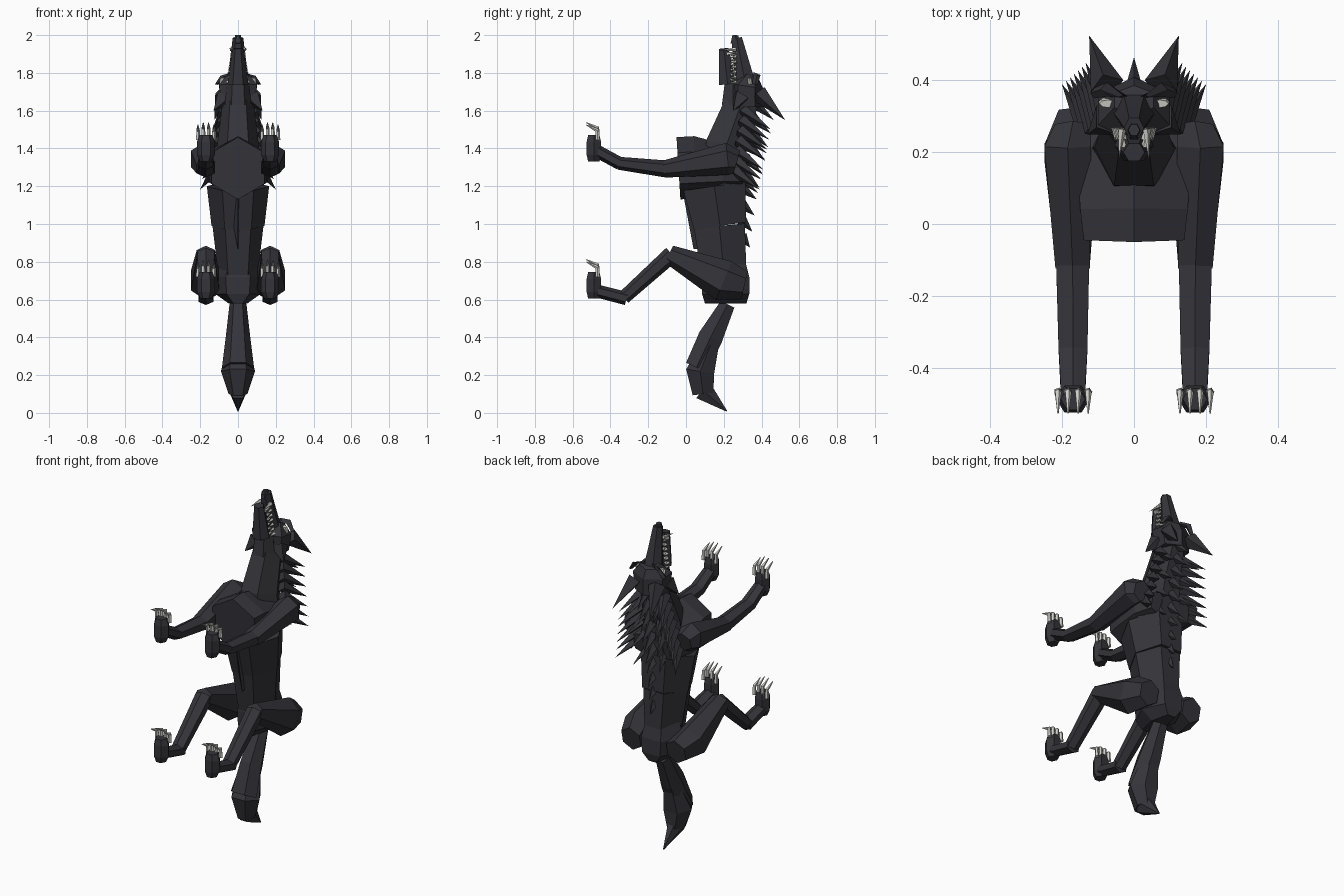
import bpy, bmesh, math
from mathutils import Vector

cube = bpy.data.objects.get("Cube")
if cube:
    bpy.data.objects.remove(cube)


def material(name, color):
    m = bpy.data.materials.new(name)
    m.use_nodes = True
    m.diffuse_color = (*color, 1)
    bsdf = m.node_tree.nodes["Principled BSDF"]
    bsdf.inputs["Base Color"].default_value = (*color, 1)
    bsdf.inputs["Roughness"].default_value = 0.8
    return m


FUR = material("charcoal fur", (0.035, 0.034, 0.042))
BONE = material("pale bone", (0.62, 0.62, 0.58))


def finish(name, bm, mat):
    bmesh.ops.recalc_face_normals(bm, faces=bm.faces)
    mesh = bpy.data.meshes.new(name)
    bm.to_mesh(mesh)
    bm.free()
    mesh.materials.append(mat)
    obj = bpy.data.objects.new(name, mesh)
    bpy.context.collection.objects.link(obj)
    return obj


def tube(name, path, sides=6, ridge=False, mat=FUR):
    """Faceted limb: path rows are x, y, z, half width, half depth."""
    bm = bmesh.new()
    rings = []
    angles = [2 * math.pi * (k + (0.5 if ridge else 0)) / sides for k in range(sides)]
    wide = max(math.cos(a) for a in angles)
    deep = max(math.sin(a) for a in angles)
    centres = [Vector(p[:3]) for p in path]
    for i, p in enumerate(path):
        d = centres[min(i + 1, len(path) - 1)] - centres[max(i - 1, 0)]
        normal = Vector((0, -d.z, d.y)).normalized()
        rings.append([bm.verts.new(centres[i] + Vector((p[3] * math.cos(a) / wide, 0, 0))
                                   + normal * p[4] * math.sin(a) / deep) for a in angles])
    for a, b in zip(rings, rings[1:]):
        for k in range(sides):
            j = (k + 1) % sides
            bm.faces.new((a[k], a[j], b[j], b[k]))
    bm.faces.new(rings[0])
    bm.faces.new(rings[-1])
    return finish(name, bm, mat)


def spike(name, base, tip, radius, mat=FUR, sides=4):
    """Pointed cone from a base centre to a tip."""
    bm = bmesh.new()
    base, tip = Vector(base), Vector(tip)
    turn = (tip - base).to_track_quat('Z', 'Y')
    apex = bm.verts.new(tip)
    ring = [bm.verts.new(base + turn @ Vector((radius * math.cos(k * math.tau / sides),
                                              radius * math.sin(k * math.tau / sides), 0)))
            for k in range(sides)]
    for k in range(sides):
        bm.faces.new((ring[k], ring[(k + 1) % sides], apex))
    bm.faces.new(ring)
    return finish(name, bm, mat)


# Trunk
tube("chest", [(0, -.04, 1.295, .14, .165), (0, .04, 1.3, .15, .165),
               (0, .2, 1.29, .16, .13), (0, .31, 1.27, .13, .09)], ridge=True)
tube("upper_torso", [(0, .15, 1.2, .165, .165), (0, .18, .99, .14, .14)])
tube("lower_torso", [(0, .177, .99, .135, .135), (0, .2, .74, .105, .12)])
tube("belly_wedge", [(0, .03, 1.19, .06, .05), (0, .07, .87, .004, .03)], 4)
tube("hips", [(0, .21, .82, .1, .1), (0, .21, .72, .13, .125),
              (0, .21, .63, .12, .125), (0, .21, .58, .05, .11)])
tube("neck", [(0, .30, 1.66, .08, .085), (0, .215, 1.42, .11, .11),
              (0, .2, 1.2, .14, .11)])

# Tail
tube("tail_base", [(0, .22, .575, .045, .04), (0, .13, .4, .065, .065),
                   (0, .055, .24, .085, .06)])
tube("tail_brush", [(0, .13, .36, .06, .045), (0, .075, .22, .09, .075),
                    (0, .09, .1, .05, .055)])
tube("tail_tip", [(0, .09, .12, .05, .055), (0, .215, .01, .003, .003)])

# Head and jaws
tube("cranium", [(0, .32, 1.62, .085, .09), (0, .32, 1.73, .1, .09),
                 (0, .345, 1.785, .055, .045)], ridge=True)
tube("upper_muzzle", [(0, .32, 1.72, .065, .055), (0, .29, 1.87, .042, .04),
                      (0, .268, 1.985, .028, .028)])
tube("nose", [(0, .258, 1.955, .022, .022), (0, .262, 2.0, .016, .016)])
tube("lower_jaw", [(0, .22, 1.74, .055, .045), (0, .2, 1.93, .03, .025)])
tube("jaw_hinge", [(0, .25, 1.63, .07, .06), (0, .25, 1.745, .06, .045)])

for side, s in (("left", 1), ("right", -1)):
    # Face details
    spike(f"{side}_ear", (s * .075, .385, 1.69), (s * .125, .525, 1.55), .048)
    tube(f"{side}_brow", [(s * .03, .355, 1.79, .012, .014),
                          (s * .075, .375, 1.785, .018, .02),
                          (s * .11, .365, 1.74, .012, .015)], 4)
    tube(f"{side}_eye", [(s * .072, .34, 1.74, .027, .014),
                         (s * .072, .335, 1.773, .024, .011)], 8, mat=BONE)
    spike(f"{side}_cheek", (s * .075, .29, 1.67), (s * .13, .25, 1.60), .05)
    spike(f"{side}_upper_fang", (s * .034, .265, 1.925), (s * .042, .18, 1.92), .012, BONE, 5)
    spike(f"{side}_lower_fang", (s * .03, .215, 1.9), (s * .036, .27, 1.91), .011, BONE, 5)
    for i in range(6):
        z = 1.75 + i * .027
        x = s * (.053 - i * .004)
        spike(f"{side}_upper_tooth_{i}", (x, .268, z), (x, .23, z - .004), .01, BONE)
        spike(f"{side}_lower_tooth_{i}", (x * .85, .235, z + .012),
              (x * .85, .266, z + .01), .009, BONE)

    # Mane tufts
    for i in range(7):
        z = 1.6 - i * .053
        spike(f"{side}_outer_tuft_{i}", (s * (.07 + i * .009), .30 - i * .008, z),
              (s * (.135 + i * .011), .45 - i * .01, z - .1), .034)
        if i % 2 == 0:
            spike(f"{side}_inner_tuft_{i}", (s * .05, .31 - i * .008, z - .02),
                  (s * .09, .45 - i * .011, z - .12), .03)

    # Front leg
    tube(f"{side}_front_upper_leg", [(s * .17, .27, 1.33, .05, .06),
                                     (s * .185, .22, 1.345, .065, .085),
                                     (s * .171, -.12, 1.29, .048, .045)], ridge=True)
    tube(f"{side}_front_lower_leg", [(s * .171, -.11, 1.292, .046, .045),
                                     (s * .17, -.36, 1.322, .04, .034)], ridge=True)
    tube(f"{side}_front_wrist", [(s * .17, -.35, 1.32, .04, .034),
                                 (s * .17, -.47, 1.385, .034, .034)], ridge=True)

    # Hind leg
    tube(f"{side}_thigh", [(s * .15, .31, .675, .06, .075), (s * .175, .2, .7, .075, .11),
                           (s * .17, -.09, .84, .048, .05)], ridge=True)
    tube(f"{side}_shin", [(s * .17, -.075, .84, .046, .045),
                          (s * .17, -.33, .61, .036, .036)], ridge=True)
    tube(f"{side}_hind_ankle", [(s * .17, -.315, .605, .04, .035),
                                (s * .17, -.47, .645, .034, .034)], ridge=True)

    # Paws with curved claws
    for limb, z in (("front", 1.33), ("hind", .605)):
        tube(f"{side}_{limb}_paw", [(s * .17, -.488, z, .03, .03),
                                    (s * .17, -.488, z + .035, .047, .038),
                                    (s * .17, -.488, z + .105, .047, .038),
                                    (s * .17, -.488, z + .14, .034, .03)])
        for i in range(4):
            x = s * (.128 + i * .028)
            drop = .012 if i in (0, 3) else 0
            tube(f"{side}_{limb}_claw_{i}", [(x, -.468, z + .115, .012, .012),
                                             (x, -.47, z + .178 - drop, .01, .012),
                                             (x, -.528, z + .207 - drop, .002, .002)],
                 5, mat=BONE)

# Crest tufts down the middle of the neck and back
for i in range(6):
    z = 1.64 - i * .072
    spike(f"crest_tuft_{i}", (0, .36 - i * .012, z), (0, .465 - i * .015, z - .09), .03)
for i in range(4):
    z = 1.19 - i * .085
    spike(f"back_tuft_{i}", (0, .295, z), (0, .375 - i * .012, z - .06), .03)
